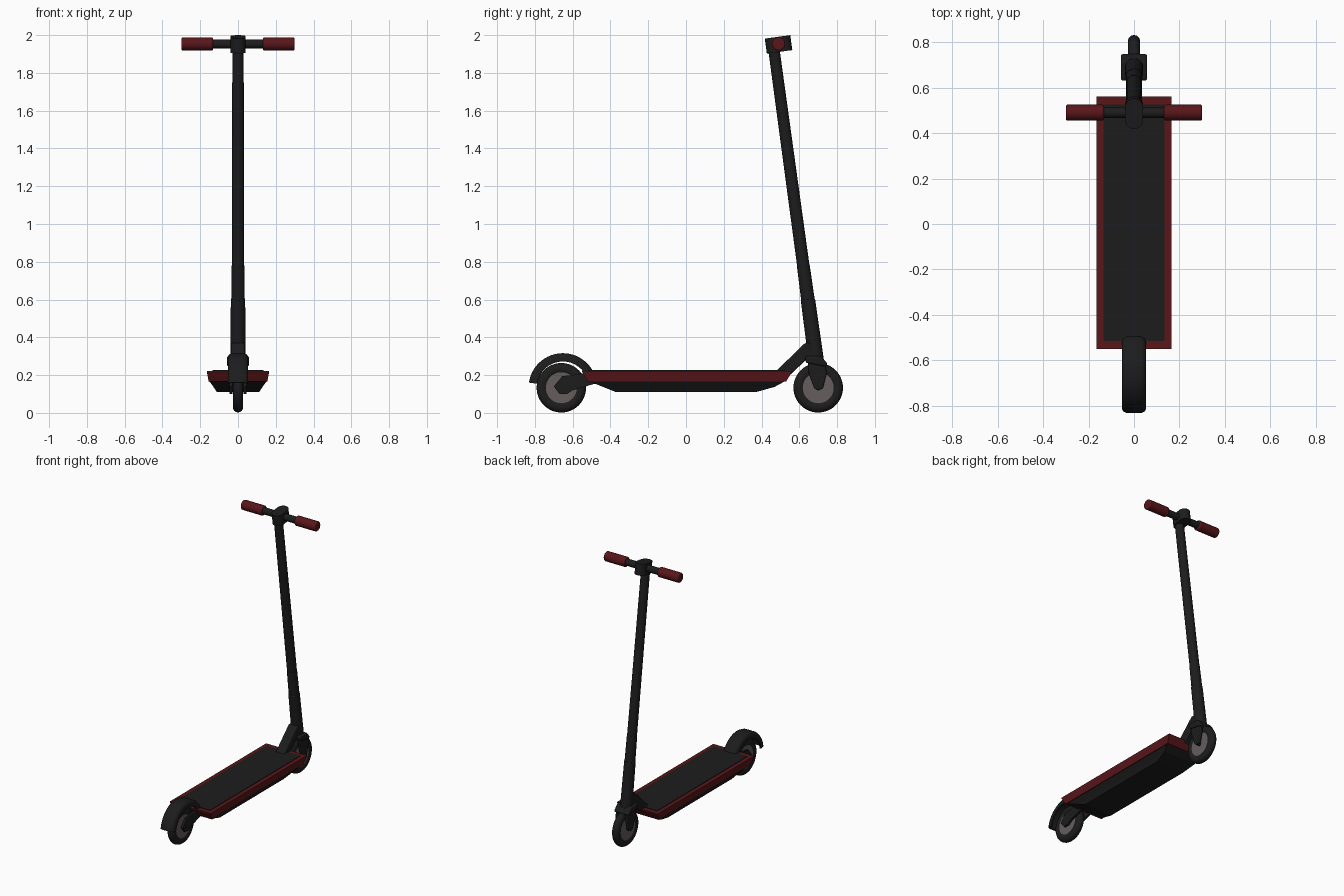
import bpy, bmesh, math
from mathutils import Vector, Matrix

if "Cube" in bpy.data.objects:
    bpy.data.objects.remove(bpy.data.objects["Cube"])


def material(name, rgb):
    m = bpy.data.materials.new(name)
    m.diffuse_color = (*rgb, 1)
    m.use_nodes = True
    m.node_tree.nodes["Principled BSDF"].inputs["Base Color"].default_value = m.diffuse_color
    return m


BLACK = material("black", (0.012, 0.012, 0.012))
RED = material("dark_red", (0.10, 0.008, 0.01))
GREY = material("warm_grey", (0.13, 0.11, 0.11))


def finish(name, bm, mat, bevel=0, smooth=True):
    bmesh.ops.recalc_face_normals(bm, faces=bm.faces)
    me = bpy.data.meshes.new(name)
    bm.to_mesh(me)
    bm.free()
    ob = bpy.data.objects.new(name, me)
    bpy.context.collection.objects.link(ob)
    me.materials.append(mat)
    if bevel:
        b = ob.modifiers.new("bevel", "BEVEL")
        b.width, b.segments, b.limit_method = bevel, 3, "ANGLE"
    if smooth:
        bpy.ops.object.select_all(action="DESELECT")
        ob.select_set(True)
        bpy.context.view_layer.objects.active = ob
        bpy.ops.object.shade_smooth_by_angle(angle=math.radians(35))
    return ob


def tube(name, p0, p1, r0, r1, mat, bevel=0):
    p0, p1 = Vector(p0), Vector(p1)
    d = p1 - p0
    bm = bmesh.new()
    rot = d.to_track_quat("Z", "Y").to_matrix().to_4x4()
    bmesh.ops.create_cone(bm, cap_ends=True, segments=32, radius1=r0, radius2=r1,
                          depth=d.length, matrix=Matrix.Translation((p0 + p1) / 2) @ rot)
    return finish(name, bm, mat, bevel)


def spin(name, profile, cy, cz, mat, a0=0, a1=360, steps=48):
    """Sweep a closed (x, radius) profile around an x-parallel axle."""
    bm = bmesh.new()
    full = a1 - a0 == 360
    rings = []
    for i in range(steps if full else steps + 1):
        a = math.radians(a0 + (a1 - a0) * i / steps)
        rings.append([bm.verts.new((x, cy + r * math.cos(a), cz + r * math.sin(a))) for x, r in profile])
    n = len(profile)
    for i in range(steps):
        a, b = rings[i], rings[(i + 1) % len(rings)]
        for j in range(n):
            bm.faces.new((a[j], a[(j + 1) % n], b[(j + 1) % n], b[j]))
    if not full:
        bm.faces.new(rings[0])
        bm.faces.new(rings[-1])
    return finish(name, bm, mat)


def plate(name, pts, x0, x1, mat, bevel=0):
    """Extrude a (y, z) outline from x0 to x1."""
    bm = bmesh.new()
    f = bm.faces.new([bm.verts.new((x0, y, z)) for y, z in pts])
    g = bmesh.ops.extrude_face_region(bm, geom=[f])["geom"]
    bmesh.ops.translate(bm, vec=(x1 - x0, 0, 0), verts=[v for v in g if isinstance(v, bmesh.types.BMVert)])
    return finish(name, bm, mat, bevel, bevel > 0)


def loft(name, rings, mat):
    """Stack rectangles given as (half width, back y, front y, back z, front z)."""
    bm = bmesh.new()
    rs = [[bm.verts.new(p) for p in ((-w, a, za), (w, a, za), (w, b, zb), (-w, b, zb))]
          for w, a, b, za, zb in rings]
    bm.faces.new(rs[0])
    bm.faces.new(rs[-1])
    for r, s in zip(rs, rs[1:]):
        for j in range(4):
            bm.faces.new((r[j], r[(j + 1) % 4], s[(j + 1) % 4], s[j]))
    return finish(name, bm, mat, smooth=False)


# deck: red tray, black grip pad and tapered black belly
loft("deck_tray", [(0.155, -0.52, 0.53, 0.165, 0.165), (0.165, -0.55, 0.56, 0.217, 0.217),
                   (0.165, -0.55, 0.56, 0.222, 0.222)], RED)
loft("deck_grip", [(0.135, -0.515, 0.525, 0.21, 0.21), (0.135, -0.515, 0.525, 0.226, 0.226)], BLACK)
loft("deck_belly", [(0.112, -0.37, 0.37, 0.11, 0.11), (0.13, -0.44, 0.47, 0.138, 0.138),
                    (0.152, -0.515, 0.525, 0.168, 0.168)], BLACK)

# wheels
TYRE = [(-0.02, 0.08), (-0.026, 0.092), (-0.027, 0.106), (-0.022, 0.12), (-0.012, 0.128), (0, 0.131)]
TYRE += [(-x, r) for x, r in reversed(TYRE[:-1])]
for side, y in (("front", 0.70), ("rear", -0.66)):
    spin(side + "_tyre", TYRE, y, 0.133, BLACK)
    tube(side + "_hub", (-0.021, y, 0.133), (0.021, y, 0.133), 0.083, 0.083, GREY)
    tube(side + "_axle", (-0.045, y, 0.133), (0.045, y, 0.133), 0.014, 0.014, BLACK)

# rear fender, hollow underneath
GUARD = [(0.053, 0.137), (0.053, 0.163), (0.047, 0.174), (0.033, 0.181)]
GUARD += [(-x, r) for x, r in reversed(GUARD)] + [(-0.042, 0.137), (-0.042, 0.165), (0.042, 0.165), (0.042, 0.137)]
spin("rear_fender", GUARD, -0.652, 0.135, BLACK, 20, 172, 32)

# paired wheel holders
for side, s in (("left", -1), ("right", 1)):
    plate("rear_bracket_" + side, [(-0.70, 0.14), (-0.655, 0.195), (-0.60, 0.20), (-0.50, 0.215), (-0.48, 0.155),
                                   (-0.60, 0.12), (-0.63, 0.10), (-0.67, 0.10)], s * 0.03, s * 0.045, BLACK)
    plate("fork_blade_" + side, [(0.645, 0.27), (0.735, 0.27), (0.745, 0.21), (0.725, 0.13), (0.70, 0.12),
                                 (0.68, 0.13), (0.65, 0.21)], s * 0.03, s * 0.05, BLACK, 0.005)

# fork crown and neck beam
plate("fork_crown", [(0.635, 0.265), (0.63, 0.30), (0.715, 0.30), (0.75, 0.26), (0.74, 0.245)],
      -0.058, 0.058, BLACK, 0.012)
plate("neck_beam", [(0.46, 0.205), (0.63, 0.37), (0.68, 0.37), (0.68, 0.30), (0.64, 0.285), (0.55, 0.20)],
      -0.035, 0.035, BLACK, 0.008)


# stem, stepped sleeves along a leaning axis
def axis(z):
    return (0, 0.727 - 0.136 * z, z)


tube("stem_tube", axis(0.7), axis(1.93), 0.033, 0.03, BLACK)
tube("stem_sleeve", axis(0.58), axis(0.78), 0.036, 0.034, BLACK)
tube("stem_base", axis(0.26), axis(0.60), 0.041, 0.038, BLACK, 0.004)

# head: tilted rounded block
bm = bmesh.new()
outline = [(0.04 * math.cos(a), 0.028 + 0.04 * math.sin(a)) for a in (math.pi * i / 12 for i in range(13))]
outline += [(-x, -y) for x, y in outline]
f = bm.faces.new([bm.verts.new((x, y, -0.04)) for x, y in outline])
g = bmesh.ops.extrude_face_region(bm, geom=[f])["geom"]
bmesh.ops.translate(bm, vec=(0, 0, 0.08), verts=[v for v in g if isinstance(v, bmesh.types.BMVert)])
bm.transform(Matrix.Translation((0, 0.49, 1.951)) @ Matrix.Rotation(math.radians(7.75), 4, "X"))
finish("handlebar_head", bm, BLACK)

# handlebar and grips
tube("handlebar", (-0.28, 0.49, 1.953), (0.28, 0.49, 1.953), 0.024, 0.024, BLACK)
for side, s in (("left", -1), ("right", 1)):
    tube("grip_" + side, (s * 0.132, 0.49, 1.953), (s * 0.30, 0.49, 1.953), 0.035, 0.035, RED, 0.008)
